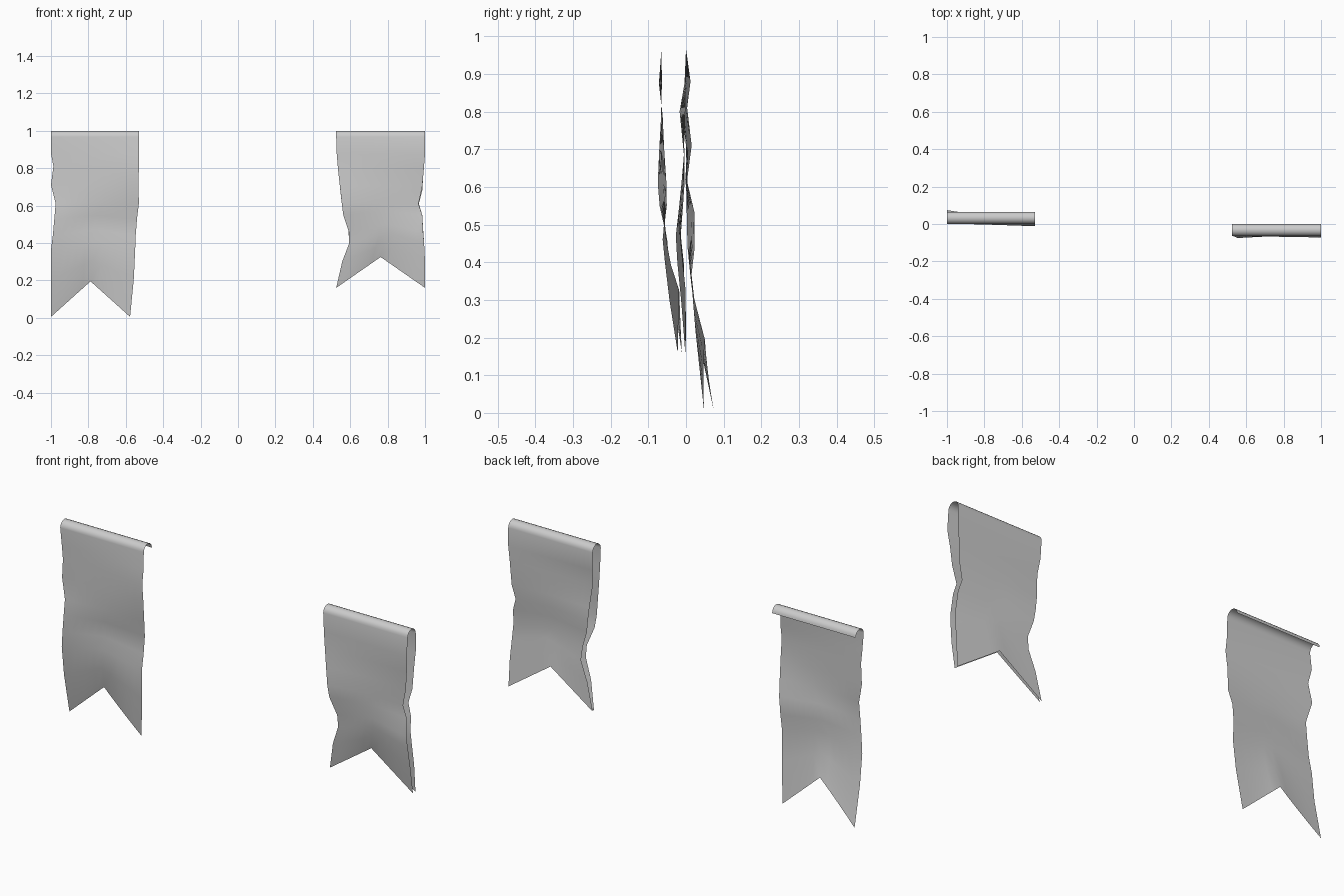
import bpy, bmesh
from math import pi, sin, cos

COLS = 10
R = 0.0325          # radius of the fold over the pole
ZC = 1.0 - R        # height where the fold meets the hanging cloth


def sheet(rows, notch):
    """rows: (z, x left, x right, y left, y middle, y right), top to bottom."""
    bottom = rows[-1][0]
    out = []
    for z, xl, xr, yl, ym, yr in rows:
        lift = notch * ((ZC - z) / (ZC - bottom)) ** 3
        line = []
        for i in range(COLS + 1):
            u = 2 * i / COLS - 1
            x = xl + (xr - xl) * i / COLS
            y = ym + (yr - yl) / 2 * u + ((yl + yr) / 2 - ym) * u * u
            line.append((x, y, z + lift * (1 - abs(u))))
        out.append(line)
    return out


def fold(xl, xr, yc, side):
    """Half-round fold, starting at y = yc + side * R and going over the top."""
    out = []
    for k in range(1, 10):
        a = pi * k / 9
        out.append([(xl + (xr - xl) * i / COLS, yc + side * R * cos(a), ZC + R * sin(a))
                    for i in range(COLS + 1)])
    return out


def cloth(name, lines):
    bm = bmesh.new()
    grid = [[bm.verts.new(p) for p in line] for line in lines]
    for a, b in zip(grid, grid[1:]):
        for i in range(COLS):
            bm.faces.new((a[i], b[i], b[i + 1], a[i + 1]))
    me = bpy.data.meshes.new(name)
    bm.to_mesh(me)
    bm.free()
    for p in me.polygons:
        p.use_smooth = True
    ob = bpy.data.objects.new(name, me)
    bpy.context.collection.objects.link(ob)


# Long single banner with a short flap behind the pole
left = [
    (ZC, -1.0, -.53, 0, 0, 0),
    (.88, -1.0, -.53, .012, .004, -.002),
    (.81, -.987, -.53, .003, -.004, -.012),
    (.71, -1.0, -.532, .015, .006, .0),
    (.61, -.975, -.53, .002, -.002, .004),
    (.53, -.982, -.54, .002, .012, .023),
    (.44, -.99, -.547, .004, .014, .023),
    (.36, -1.0, -.55, .012, .01, .014),
    (.21, -1.0, -.557, .03, .022, .026),
    (.005, -1.0, -.577, .074, .05, .048),
]
cloth("long_banner", sheet(left, .19)[::-1] + fold(-1.0, -.53, R, -1))

# Shorter banner folded over its pole, hanging on both sides
front = [
    (ZC, .525, 1.0, -.065, -.065, -.065),
    (.875, .528, 1.0, -.064, -.068, -.072),
    (.79, .535, .993, -.066, -.064, -.062),
    (.70, .545, .985, -.071, -.064, -.058),
    (.61, .555, .965, -.075, -.064, -.052),
    (.55, .563, .985, -.07, -.06, -.051),
    (.46, .593, .99, -.05, -.057, -.062),
    (.40, .595, .995, -.045, -.052, -.056),
    (.30, .557, 1.0, -.033, -.04, -.044),
    (.16, .525, 1.0, -.011, -.018, -.022),
]
back = [
    (ZC, .525, 1.0, 0, 0, 0),
    (.875, .528, 1.0, -.004, -.002, .0),
    (.80, .535, .993, -.017, -.009, -.002),
    (.68, .547, .985, -.005, -.004, -.006),
    (.61, .555, .967, -.004, -.008, -.012),
    (.55, .563, .985, -.008, -.012, -.018),
    (.47, .59, .99, -.014, -.018, -.027),
    (.40, .595, .995, -.006, -.014, -.023),
    (.30, .557, 1.0, -.003, -.008, -.013),
    (.16, .525, 1.0, .0, -.001, -.002),
]
cloth("short_banner",
      sheet(front, .165)[::-1] + fold(.525, 1.0, -R, -1)[:-1] + sheet(back, .165))
